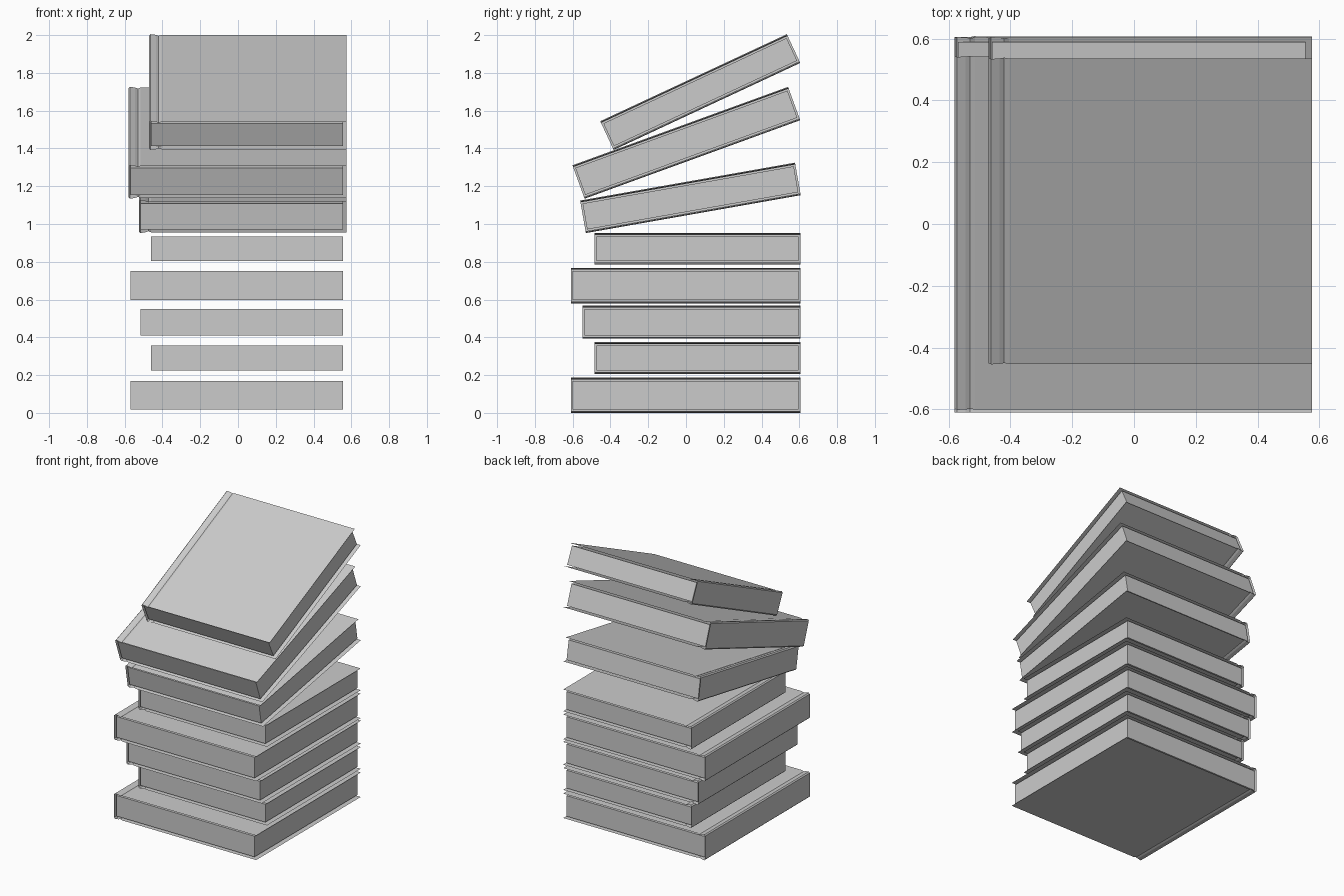
import bpy
import math
from mathutils import Matrix

cube = bpy.data.objects.get("Cube")
if cube:
    bpy.data.objects.remove(cube, do_unlink=True)

grey = bpy.data.materials.new("plain_grey")
grey.use_nodes = True
colour = (0.6, 0.6, 0.6, 1)
grey.diffuse_color = colour
grey.node_tree.nodes["Principled BSDF"].inputs["Base Color"].default_value = colour

RIGHT = 0.575
# width, depth and thickness of the three book formats
FORMATS = {
    "large": (1.155, 1.215, 0.188),
    "medium": (1.10, 1.155, 0.175),
    "small": (1.045, 1.09, 0.168),
}


def add_mesh(name, verts, faces, place):
    mesh = bpy.data.meshes.new(name)
    mesh.from_pydata(verts, [], faces)
    mesh.transform(place)
    mesh.materials.append(grey)
    obj = bpy.data.objects.new(name, mesh)
    bpy.context.collection.objects.link(obj)
    return obj


def book(number, size, y, z, tilt):
    width, depth, thick = FORMATS[size]
    left = RIGHT - width
    # Pivot on the lower front edge
    place = Matrix.Translation((0, y, z)) @ Matrix.Rotation(math.radians(tilt), 4, "X")

    # Thin cover sheet: board, hinge groove, spine, then the same again
    lower = [(RIGHT, 0.004), (left + 0.065, 0.004), (left + 0.05, 0.01),
             (left + 0.035, 0.004), (left + 0.008, 0), (left, 0.008)]
    profile = lower + [(px, thick - pz) for px, pz in reversed(lower)]
    n = len(profile)
    verts = [(px, py, pz) for py in (0, depth) for px, pz in profile]
    faces = [(i, i + n, i + n + 1, i + 1) for i in range(n - 1)]
    add_mesh(f"cover_{number}", verts, faces, place)

    # Page block, set back from the cover edges
    gap = 0.018
    xs = (left + 0.01, RIGHT - 0.02)
    ys = (0.01, depth - 0.01)
    zs = (gap, thick - gap)
    verts = [(px, py, pz) for pz in zs for py in ys for px in xs]
    faces = [(0, 2, 3, 1), (4, 5, 7, 6), (0, 1, 5, 4),
             (1, 3, 7, 5), (3, 2, 6, 7), (2, 0, 4, 6)]
    add_mesh(f"pages_{number}", verts, faces, place)


# Five level books, then three that fan open: format, front y, z, tilt
STACK = [
    ("large", -0.61, 0.0, 0),
    ("small", -0.485, 0.207, 0),
    ("medium", -0.548, 0.393, 0),
    ("large", -0.61, 0.58, 0),
    ("small", -0.485, 0.785, 0),
    ("medium", -0.53, 0.952, 10),
    ("large", -0.537, 1.134, 20),
    ("small", -0.383, 1.392, 25),
]
for number, entry in enumerate(STACK, 1):
    book(number, *entry)
